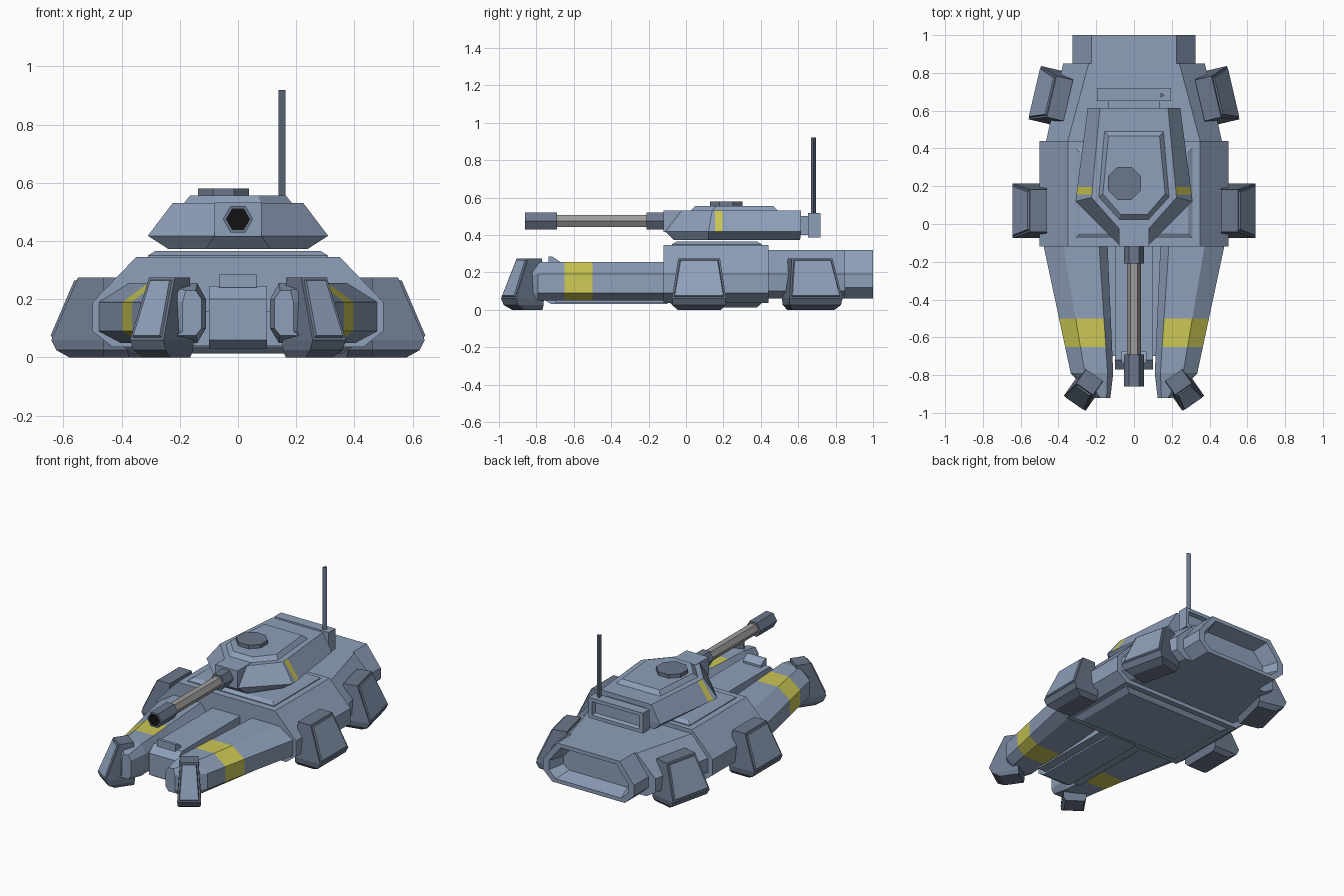
import bpy, bmesh
from math import cos, sin, pi
from mathutils import Vector

cube = bpy.data.objects.get("Cube")
if cube:
    bpy.data.objects.remove(cube, do_unlink=True)


def material(name, r, g, b):
    m = bpy.data.materials.new(name)
    m.use_nodes = True
    m.diffuse_color = (r, g, b, 1)
    m.node_tree.nodes["Principled BSDF"].inputs["Base Color"].default_value = (r, g, b, 1)
    return m


ARMOUR = material("blue grey armour", .27, .35, .49)
DARK = material("dark blue grey", .145, .185, .26)
YELLOW = material("yellow stripe", .60, .58, .09)
STEEL = material("barrel steel", .34, .33, .32)
BLACK = material("bore black", .006, .006, .006)


def loft(name, rings, *mats, edit=None):
    """Skin a list of equal-length rings and cap both ends."""
    bm = bmesh.new()
    loops = [[bm.verts.new(p) for p in ring] for ring in rings]
    n = len(loops[0])
    for a, b in zip(loops, loops[1:]):
        for i in range(n):
            j = (i + 1) % n
            bm.faces.new((a[i], a[j], b[j], b[i]))
    bm.faces.new(loops[0])
    bm.faces.new(loops[-1])
    bmesh.ops.recalc_face_normals(bm, faces=bm.faces)
    if edit:
        edit(bm)
    me = bpy.data.meshes.new(name)
    bm.to_mesh(me)
    bm.free()
    for m in mats:
        me.materials.append(m)
    ob = bpy.data.objects.new(name, me)
    bpy.context.collection.objects.link(ob)
    return ob


def mirrored(half):
    return half + [(-x, v) for x, v in reversed(half)]


def section(pts, y, s=1):
    return [(s * x, y, z) for x, z in pts]


def plan(pts, z):
    return [(x, y, z) for x, y in pts]


def rect(x, lo, hi):
    return [(x, lo), (x, hi), (-x, hi), (-x, lo)]


def circle(r, n, turn=0, cx=0, cy=0):
    return [(cx + r * cos(2 * pi * i / n + turn), cy + r * sin(2 * pi * i / n + turn)) for i in range(n)]


def hull(w, top, bottom, z0, z1, low=.1, high=.19):
    return mirrored([(bottom, z0), (w, low), (w, high), (top, z1)])


def stripe(y0, y1, rule):
    """Cut a band across y and paint its faces that satisfy the rule."""
    def edit(bm):
        for y in (y0, y1):
            bmesh.ops.bisect_plane(bm, geom=bm.verts[:] + bm.edges[:] + bm.faces[:],
                                   plane_co=(0, y, 0), plane_no=(0, 1, 0))
        for f in bm.faces:
            c = f.calc_center_median()
            if y0 < c.y < y1 and rule(c, f.normal):
                f.material_index = 1
    return edit


# Hull: middle, top plate, belly, rear and recessed exhaust
mid = hull(.5, .35, .43, .035, .345, .09)
loft("middle_hull", [section(mid, -.12), section(mid, .44)], ARMOUR)
loft("turret_deck", [plan(rect(.31, -.075, .405), .34), plan(rect(.31, -.075, .405), .35),
                     plan(rect(.285, -.05, .38), .365)], ARMOUR)
loft("belly_plate", [plan(rect(.40, -.09, .41), .04), plan(rect(.36, -.06, .38), .013)], ARMOUR)
loft("rear_hull", [section(hull(.465, .35, .40, .06, .32), .44),
                   section(hull(.375, .24, .31, .06, .32), .85)], ARMOUR)
outer = hull(.325, .225, .26, .06, .32, .12)
lip = hull(.285, .20, .235, .085, .295, .13)
well = hull(.25, .18, .21, .11, .27, .14)
loft("exhaust", [section(outer, .84), section(outer, 1), section(lip, 1), section(well, .90)], ARMOUR)

# Nose block between the prongs
nose_side = [(-.10, .03), (-.72, .03), (-.77, .06), (-.77, .20), (-.72, .245), (-.10, .245)]
loft("nose_block", [[(x, y, z) for y, z in nose_side] for x in (-.10, .10)], ARMOUR)
loft("nose_floor", [plan(rect(.16, -.70, -.10), .04), plan(rect(.16, -.70, -.10), .16)], ARMOUR)
loft("nose_lamp", [plan(rect(.065, -.735, -.675), .24), plan(rect(.065, -.735, -.675), .258),
                   plan(rect(.065, -.735, -.715), .285)], ARMOUR)


def prong(out, top, inner_top, inner, low=.05, high=.255):
    return [(out, .09), (out, .19), (top, high), (inner_top, high),
            (inner, .20), (inner, .10), (inner_top, low), (top + .03, low)]


def pad(name, s, origin, direction, half):
    """Slanted hover pad with an inset panel on its outer face."""
    d = Vector(direction).normalized()
    side = Vector((-d.y, d.x))

    def ring(reach, w, z):
        corners = ((0, -w), (reach, -w), (reach, w), (0, w))
        pts = [Vector(origin) + d * u + side * v for u, v in corners]
        return [(s * p.x, p.y, z) for p in pts]

    def panel(bm):
        out = Vector((s * d.x, d.y, .4))
        face = max(bm.faces, key=lambda f: f.normal.dot(out) if f.normal.z < .8 else -1)
        bmesh.ops.inset_individual(bm, faces=[face], thickness=.014, depth=0)
        bmesh.ops.inset_individual(bm, faces=[face], thickness=.006, depth=.008)
        face.material_index = 1

    loft(name, [ring(.12, half * .8, 0), ring(.165, half * .97, .025), ring(.182, half, .06),
                ring(.09, half * .77, .275)], DARK, ARMOUR, edit=panel)


for s, label in ((1, "left"), (-1, "right")):
    # Front prongs with yellow bands
    loft(label + "_prong",
         [section(prong(.48, .375, .185, .14), -.11, s), section(prong(.335, .26, .14, .11), -.79, s),
          section(prong(.19, .18, .145, .125, .075, .23), -.92, s)],
         ARMOUR, YELLOW,
         edit=stripe(-.65, -.50, lambda c, n: n.x * c.x > 0 or abs(n.z) > .9))
    # Hover pads
    pad(label + "_front_pad", s, (.21, -.80), (.57, -.82), .070)
    pad(label + "_middle_pad", s, (.46, .07), (1, 0), .145)
    pad(label + "_rear_pad", s, (.348, .654), (.97, .226), .145)

# Turret body with yellow side bands
base = mirrored([(.11, -.065), (.24, .12), (.20, .61)])
belt = mirrored([(.08, -.11), (.31, .12), (.245, .615)])
roof = mirrored([(.065, -.04), (.225, .14), (.18, .615)])
loft("turret", [plan(base, .373), plan(belt, .418), plan(roof, .53)], ARMOUR, YELLOW,
     edit=stripe(.155, .195, lambda c, n: .42 < c.z < .525 and abs(c.x) > .2))
loft("turret_roof", [plan(mirrored([(.08, .02), (.19, .14), (.16, .495)]), .525),
                     plan(mirrored([(.07, .05), (.165, .16), (.135, .465)]), .556)], ARMOUR)
loft("hatch", [plan(circle(.095, 8, pi / 8, -.05, .215), z) for z in (.55, .58)], DARK)

# Rear stowage box and antenna
loft("stowage_mount", [section(rect(.135, .40, .50), y) for y in (.60, .66)], ARMOUR)
box = rect(.195, .385, .518)
loft("stowage_box", [section(box, .652), section(box, .72), section(rect(.172, .408, .495), .72),
                     section(rect(.165, .415, .488), .695)], ARMOUR)
loft("antenna", [plan(circle(.016, 3, 0, .147, .682), z) for z in (.51, .92)], DARK)

# Gun: mantlet, collar, barrel and hollow muzzle
loft("mantlet", [section(rect(.08, .415, .532), y) for y in (-.12, .02)], ARMOUR)


def hexagon(r, y):
    return section(circle(r, 6, 0, 0, .475), y)


def blacken(bm):
    for f in bm.faces:
        if all(Vector((v.co.x, v.co.z - .475)).length < .045 for v in f.verts):
            f.material_index = 1


loft("gun_collar", [hexagon(.052, -.21), hexagon(.052, -.11)], DARK)
loft("gun_barrel", [hexagon(.037, -.70), hexagon(.037, -.20)], STEEL)
loft("muzzle", [hexagon(.052, -.69), hexagon(.052, -.86), hexagon(.040, -.86), hexagon(.040, -.74)],
     DARK, BLACK, edit=blacken)
